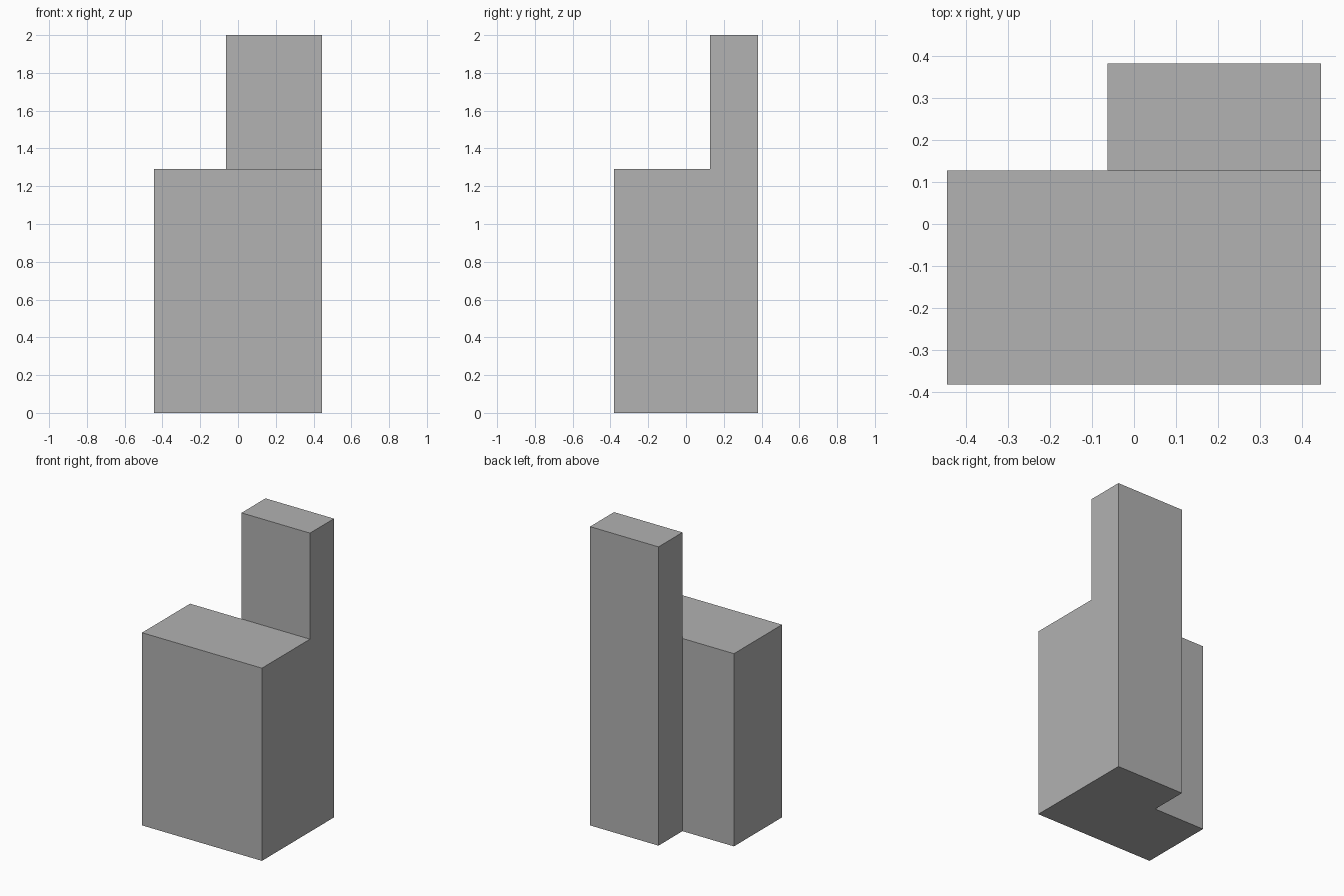
import bpy
import bmesh

cube = bpy.data.objects.get("Cube")
if cube:
    bpy.data.objects.remove(cube, do_unlink=True)

# Main dimensions
SIDE, DEPTH = 0.444, 0.381
STEP_X, STEP_Y = -0.063, 0.127
BODY_TOP, TOWER_TOP = 1.29, 2.0

# Plain grey material
grey = bpy.data.materials.new("plain_grey")
grey.use_nodes = True
colour = (0.445, 0.445, 0.445, 1)
grey.diffuse_color = colour
grey.node_tree.nodes["Principled BSDF"].inputs["Base Color"].default_value = colour

bm = bmesh.new()


def raise_faces(faces, height):
    """Extrude faces straight up to a given height and return the new tops."""
    out = bmesh.ops.extrude_face_region(bm, geom=faces, use_keep_orig=False)["geom"]
    for item in out:
        if isinstance(item, bmesh.types.BMVert):
            item.co.z = height
    return [f for f in out if isinstance(f, bmesh.types.BMFace)]


# L-shaped footprint: wide body in front, narrow tower base behind
body = [(-SIDE, -DEPTH), (SIDE, -DEPTH), (SIDE, STEP_Y), (STEP_X, STEP_Y), (-SIDE, STEP_Y)]
v = [bm.verts.new((x, y, 0)) for x, y in body]
back = [bm.verts.new((x, DEPTH, 0)) for x in (SIDE, STEP_X)]
footprint = [bm.faces.new(v), bm.faces.new([v[3], v[2], back[0], back[1]])]

# Close the underside, then raise the body and the tower above it
floor = bmesh.ops.duplicate(bm, geom=footprint)["geom"]
tops = raise_faces(footprint, BODY_TOP)
tower_top = max(tops, key=lambda f: f.calc_center_median().y)
raise_faces([tower_top], TOWER_TOP)

# Weld and merge coplanar faces into one clean solid
bmesh.ops.remove_doubles(bm, verts=bm.verts[:], dist=0.0001)
bmesh.ops.dissolve_limit(bm, angle_limit=0.01, verts=bm.verts[:], edges=bm.edges[:])
bmesh.ops.recalc_face_normals(bm, faces=bm.faces[:])

mesh = bpy.data.meshes.new("stepped_block")
bm.to_mesh(mesh)
bm.free()
mesh.materials.append(grey)
block = bpy.data.objects.new("stepped_block", mesh)
bpy.context.collection.objects.link(block)
